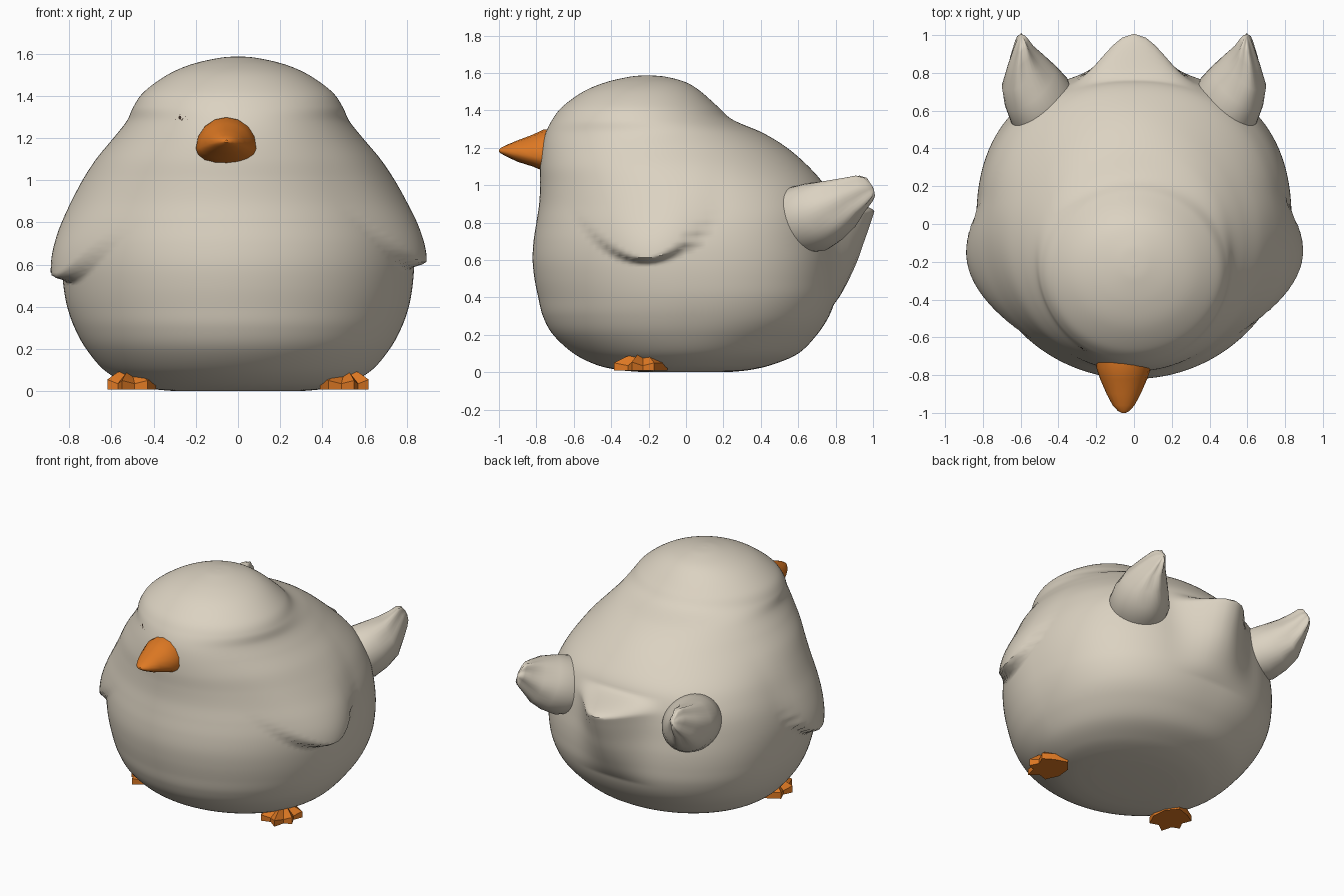
import bpy, bmesh, math
from mathutils import Vector
from mathutils.bvhtree import BVHTree

if "Cube" in bpy.data.objects:
    bpy.data.objects.remove(bpy.data.objects["Cube"])


def material(name, rgb):
    m = bpy.data.materials.new(name)
    m.diffuse_color = (*rgb, 1)
    m.use_nodes = True
    m.node_tree.nodes["Principled BSDF"].inputs["Base Color"].default_value = m.diffuse_color
    return m


CREAM = material("cream plumage", (0.71, 0.645, 0.535))
ORANGE = material("orange", (0.73, 0.19, 0.017))
DARK = material("dark brown", (0.04, 0.025, 0.018))


def finish(name, bm, mat, angle=40):
    bmesh.ops.recalc_face_normals(bm, faces=bm.faces)
    me = bpy.data.meshes.new(name)
    bm.to_mesh(me)
    bm.free()
    me.materials.append(mat)
    ob = bpy.data.objects.new(name, me)
    bpy.context.collection.objects.link(ob)
    bpy.ops.object.select_all(action='DESELECT')
    ob.select_set(True)
    bpy.context.view_layer.objects.active = ob
    if angle:
        bpy.ops.object.shade_smooth_by_angle(angle=math.radians(angle))
    return ob


def loft(rings):
    """Skin a list of closed rings and cap both ends."""
    bm = bmesh.new()
    vs = [[bm.verts.new(p) for p in r] for r in rings]
    n = len(vs[0])
    for a, b in zip(vs, vs[1:]):
        for i in range(n):
            j = (i + 1) % n
            bm.faces.new((a[i], a[j], b[j], b[i]))
    bm.faces.new(vs[0])
    bm.faces.new(vs[-1])
    return bm


def catmull(p0, p1, p2, p3, t):
    return [0.5 * (2 * b + (c - a) * t + (2 * a - 5 * b + 4 * c - d) * t * t
                   + (3 * b - a - 3 * c + d) * t ** 3)
            for a, b, c, d in zip(p0, p1, p2, p3)]


def smooth(t):
    t = max(0, min(1, t))
    return t * t * (3 - 2 * t)


# Body and head: height, half width, front y, back y
KEYS = [(0, .30, -.22, .22), (.012, .42, -.36, .34), (.04, .53, -.48, .46),
        (.1, .635, -.60, .60), (.2, .72, -.71, .70), (.3, .775, -.765, .765),
        (.4, .81, -.79, .80), (.5, .828, -.81, .81), (.6, .835, -.82, .81),
        (.7, .83, -.815, .80), (.8, .81, -.80, .79), (.9, .775, -.785, .775),
        (1.0, .73, -.78, .74), (1.1, .67, -.78, .655), (1.2, .59, -.77, .54),
        (1.28, .528, -.75, .41), (1.35, .495, -.715, .25), (1.42, .445, -.66, .17),
        (1.5, .335, -.55, .08), (1.55, .22, -.43, 0), (1.58, .09, -.30, -.11),
        (1.587, .01, -.22, -.20)]


def wing_bump(x, y, z):
    """Folded wing: swells downwards and ends in a curved lower lip."""
    y0, z0 = (-.22, .575) if x > 0 else (-.25, .51)
    if abs(y - y0) > .42:
        return 0
    d = z - (z0 + 1.9 * (y - y0) ** 2)
    window = 0.5 + 0.5 * math.cos(math.pi * (y - y0) / .42)
    return .08 * window * smooth(d / .035) * math.exp(-(max(0, d) / .32) ** 2)


def tail_bump(x, y, z):
    """Central tail point, pulled backwards out of the body."""
    if y < 0 or abs(x) > .36:
        return 0
    f = 1 - (.86 - z) / .5 if z < .86 else 1 - smooth((z - .86) / .1)
    return .225 * max(0, f) * (0.5 + 0.5 * math.cos(math.pi * x / .36)) ** 1.2


rings = []
STEPS, SEG = 8, 128
for i in range(len(KEYS) - 1):
    quad = [KEYS[max(0, min(len(KEYS) - 1, i + k))] for k in (-1, 0, 1, 2)]
    for s in range(STEPS + (i == len(KEYS) - 2)):
        z, a, yf, yb = catmull(*quad, s / STEPS)
        z = max(z, 0)
        square = 2 + .4 * (1 - smooth((z - .8) / .4)) * smooth(z / .3)
        ring = []
        for k in range(SEG):
            c, sn = math.cos(math.tau * k / SEG), math.sin(math.tau * k / SEG)
            e = 2 / square if sn > 0 else 1
            x = a * math.copysign(abs(c) ** e, c)
            y = (yf + yb) / 2 + (yb - yf) / 2 * math.copysign(abs(sn) ** e, sn)
            w = wing_bump(x, y, z) if abs(x) > .3 else 0
            ring.append((x + math.copysign(w, x), y + tail_bump(x, y, z), z))
        rings.append(ring)
bm = loft(rings)
surface = BVHTree.FromBMesh(bm)
finish("body", bm, CREAM, 50)

# Pair of side tail tufts: ring centre, half width, half height
TUFT = [(.44, .55, .78, .17, .16), (.50, .65, .82, .19, .19), (.55, .73, .855, .17, .175),
        (.59, .81, .895, .135, .145), (.60, .89, .945, .08, .105),
        (.60, .95, .98, .045, .08), (.60, .98, .99, .025, .055), (.60, .997, .985, .006, .02)]
for side, label in ((1, "right"), (-1, "left")):
    rings = []
    for i, (cx, cy, cz, ru, rv) in enumerate(TUFT):
        ring = []
        for k in range(36):
            t = math.tau * k / 36
            lobe = 1 + .035 * max(0, i - 2) * math.cos(6 * t) * (i < 7)
            p = Vector((cx, cy, cz)) + lobe * (
                Vector((.78, -.62, 0)) * ru * math.cos(t)
                + Vector((-.15, -.4, .9)) * rv * math.sin(t))
            ring.append((side * p.x, p.y, p.z))
        rings.append(ring)
    finish("tail_tuft_" + label, loft(rings), CREAM, 60)

# Beak: y, half width, centre height, rise above, drop below
BEAK = [(-.70, .145, 1.15, .15, .075), (-.76, .145, 1.15, .148, .075),
        (-.82, .125, 1.155, .115, .055), (-.90, .09, 1.17, .07, .045),
        (-.96, .058, 1.178, .037, .025), (-.99, .03, 1.182, .018, .012),
        (-1.0, .01, 1.184, .006, .005)]
rings = []
for y, w, zc, up, down in BEAK:
    ring = []
    for k in range(16):
        c, s = math.cos(math.tau * k / 16), math.sin(math.tau * k / 16)
        ring.append((-.055 + w * c, y, zc + s * (up if s > 0 else down)))
    rings.append(ring)
finish("beak", loft(rings), ORANGE, 35)

# Eyes: thin discs laid on the head surface
for label, ex, ez in (("left", -.268, 1.28), ("right", .222, 1.214)):
    bm = bmesh.new()

    def on_head(x, z):
        hit = surface.ray_cast(Vector((x, -2, z)), Vector((0, 1, 0)))
        return hit[0] + hit[1].normalized() * (.006 if hit[1].y < 0 else -.006)

    mid = bm.verts.new(on_head(ex, ez))
    rim = [bm.verts.new(on_head(ex + .029 * math.cos(math.tau * k / 16),
                                ez + .033 * math.sin(math.tau * k / 16)))
           for k in range(16)]
    for k in range(16):
        bm.faces.new((mid, rim[k], rim[(k + 1) % 16]))
    finish("eye_" + label, bm, DARK)

# Feet: low webbed fans with three toes, x, y, top height
FOOT = [(.40, -.17, .07), (.46, -.10, .06), (.55, -.13, .05), (.615, -.17, .05),
        (.59, -.23, .035), (.62, -.29, .055), (.57, -.31, .035), (.55, -.385, .05),
        (.49, -.34, .035), (.43, -.36, .05), (.39, -.27, .06)]
for side, label in ((1, "right"), (-1, "left")):
    bm = bmesh.new()
    low = [bm.verts.new((side * x, y, .008)) for x, y, z in FOOT]
    top = [bm.verts.new((side * x, y, z)) for x, y, z in FOOT]
    mid = [bm.verts.new((side * (.51 + .55 * (x - .51)), -.23 + .55 * (y + .23), z + .035))
           for x, y, z in FOOT]
    apex = bm.verts.new((side * .51, -.23, .105))
    n = len(FOOT)
    for i in range(n):
        j = (i + 1) % n
        bm.faces.new((low[i], low[j], top[j], top[i]))
        bm.faces.new((top[i], top[j], mid[j], mid[i]))
        bm.faces.new((mid[i], mid[j], apex))
    bm.faces.new(low)
    finish("foot_" + label, bm, ORANGE, 25)
